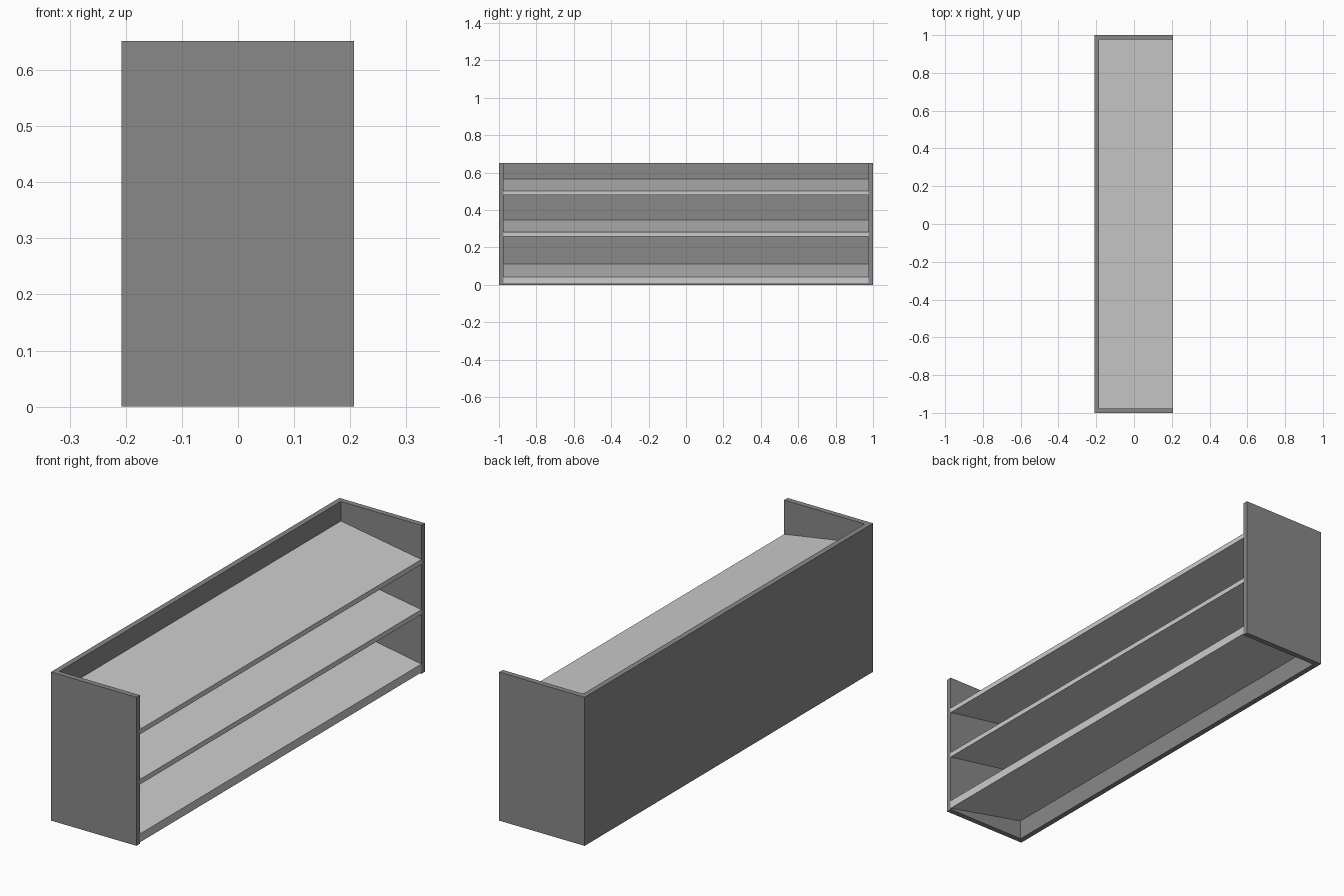
import bpy

if "Cube" in bpy.data.objects:
    bpy.data.objects.remove(bpy.data.objects["Cube"])

X_BACK, X_IN, X_FRONT = -0.208, -0.184, 0.207
Y_IN, HEIGHT = 0.976, 0.652


def material(name, v):
    m = bpy.data.materials.new(name)
    m.diffuse_color = (v, v, v, 1)
    m.use_nodes = True
    m.node_tree.nodes["Principled BSDF"].inputs["Base Color"].default_value = m.diffuse_color
    return m


dark = material("dark_panel", 0.25)
light = material("light_shelf", 0.75)


def prism(name, profile, y0, y1, mat):
    """Extrude an (x, z) profile, listed counter-clockwise seen from -y, along y."""
    n = len(profile)
    verts = [(x, y, z) for y in (y0, y1) for x, z in profile]
    faces = [tuple(range(n)), tuple(reversed(range(n, 2 * n)))]
    faces += [(i, i + n, (i + 1) % n + n, (i + 1) % n) for i in range(n)]
    mesh = bpy.data.meshes.new(name)
    mesh.from_pydata(verts, [], faces)
    mesh.materials.append(mat)
    obj = bpy.data.objects.new(name, mesh)
    bpy.context.collection.objects.link(obj)
    return obj


def rect(x0, x1, z0, z1):
    return [(x0, z0), (x1, z0), (x1, z1), (x0, z1)]


# Back panel across the full length
prism("back_panel", rect(X_BACK, X_IN, 0, HEIGHT), -1, 1, dark)

# End panels
for name, y0, y1 in (("left_end_panel", -1, -Y_IN), ("right_end_panel", Y_IN, 1)):
    prism(name, rect(X_IN, X_FRONT, 0, HEIGHT), y0, y1, dark)

# Sloping shelves: front bottom, front top, back top, back bottom heights
for name, fb, ft, bt, bb in (
    ("bottom_shelf", 0.006, 0.043, 0.112, 0.088),
    ("middle_shelf", 0.260, 0.282, 0.346, 0.324),
    ("top_shelf", 0.480, 0.502, 0.566, 0.544),
):
    prism(name, [(X_IN, bb), (X_FRONT, fb), (X_FRONT, ft), (X_IN, bt)],
          -Y_IN, Y_IN, light)
